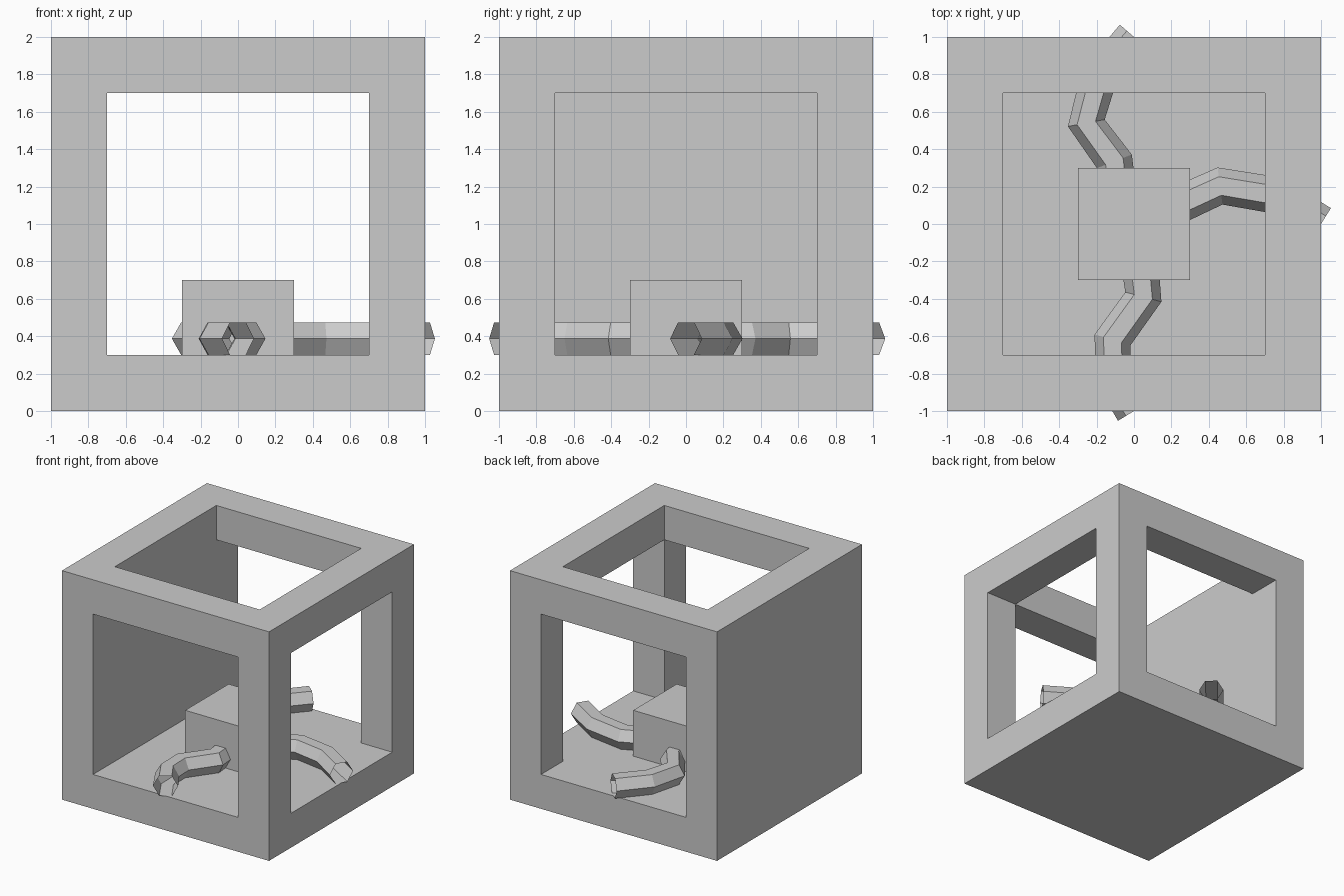
import bpy, bmesh
from math import cos, sin, pi
from mathutils import Vector

if "Cube" in bpy.data.objects:
    bpy.data.objects.remove(bpy.data.objects["Cube"])


def finish(name, bm):
    bmesh.ops.remove_doubles(bm, verts=bm.verts, dist=1e-5)
    bmesh.ops.recalc_face_normals(bm, faces=bm.faces)
    mesh = bpy.data.meshes.new(name)
    bm.to_mesh(mesh)
    bm.free()
    obj = bpy.data.objects.new(name, mesh)
    bpy.context.collection.objects.link(obj)
    return obj


# Outer frame: 3x3x3 cells, hollow core open to front, back, top and right
cuts = [-1, -0.7, 0.7, 1]
hollow = {(1, 1, 1), (1, 0, 1), (1, 2, 1), (1, 1, 2), (2, 1, 1)}
cells = {(i, j, k) for i in range(3) for j in range(3) for k in range(3)} - hollow
bm = bmesh.new()
for cell in cells:
    for axis in range(3):
        for side in (0, 1):
            near = list(cell)
            near[axis] += 2 * side - 1
            if tuple(near) in cells:
                continue
            corners = []
            for a, b in ((0, 0), (1, 0), (1, 1), (0, 1)):
                idx = list(cell)
                idx[axis] += side
                idx[(axis + 1) % 3] += a
                idx[(axis + 2) % 3] += b
                corners.append(bm.verts.new((cuts[idx[0]], cuts[idx[1]], cuts[idx[2]] + 1)))
            bm.faces.new(corners)
finish("frame", bm)

# Central block on the floor
bm = bmesh.new()
bmesh.ops.create_cube(bm, size=1)
for v in bm.verts:
    v.co = (v.co.x * 0.6, v.co.y * 0.6, v.co.z * 0.4 + 0.5)
finish("center_block", bm)


# Open-ended hexagonal pipes winding from the block to the openings
def pipe(name, path, radius=0.1, z=0.387):
    pts = [Vector((x, y, z)) for x, y in path]
    bm = bmesh.new()
    rings = []
    for i, p in enumerate(pts):
        d = Vector((0, 0, 0))
        if i > 0:
            d += (p - pts[i - 1]).normalized()
        if i < len(pts) - 1:
            d += (pts[i + 1] - p).normalized()
        d.normalize()
        across = Vector((-d.y, d.x, 0))
        rings.append([bm.verts.new(p + across * radius * cos(a * pi / 3)
                                   + Vector((0, 0, radius * sin(a * pi / 3))))
                      for a in range(6)])
    for r, s in zip(rings, rings[1:]):
        for a in range(6):
            b = (a + 1) % 6
            bm.faces.new((r[a], r[b], s[b], s[a]))
    finish(name, bm)


pipe("front_pipe", [(0, 0), (0.03, -0.2), (0.05, -0.39), (-0.115, -0.62), (-0.11, -0.82), (0, -1)])
pipe("right_pipe", [(0, 0), (0.2, 0.085), (0.46, 0.203), (0.75, 0.155), (1, 0)])
pipe("back_pipe", [(0, 0), (-0.09, 0.2), (-0.105, 0.335), (-0.255, 0.54), (-0.19, 0.78), (0, 1)])
